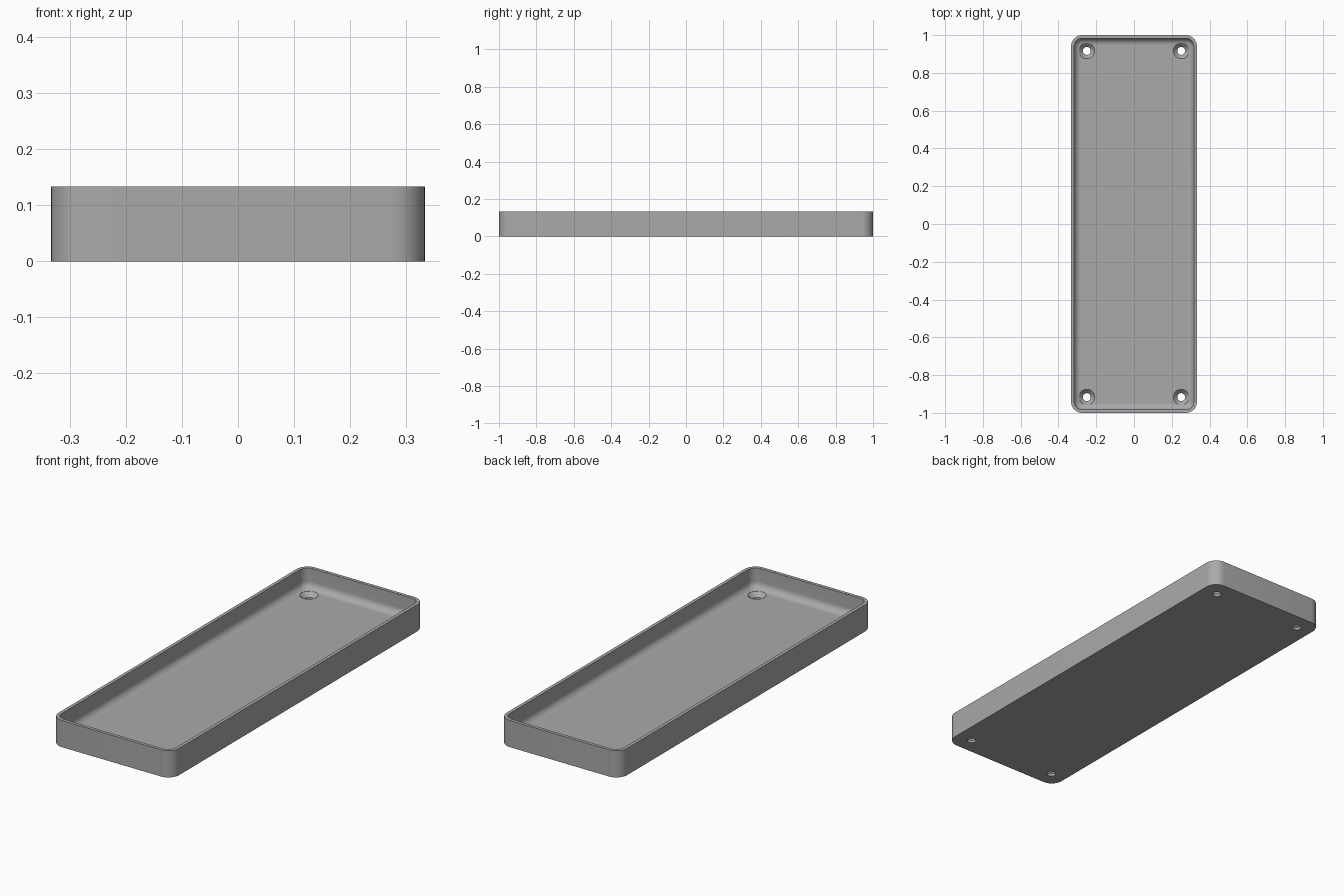
import bpy, bmesh
from math import sin, cos, pi, radians

old = bpy.data.objects.get("Cube")
if old:
    bpy.data.objects.remove(old, do_unlink=True)

HALF_X, HALF_Y, HEIGHT = 1 / 3, 1.0, 0.1333
CORNER, WALL, FLOOR, FILLET = 0.06, 0.0167, 0.033, 0.034
STEPS = 10

grey = bpy.data.materials.new("plain grey")
grey.use_nodes = True
colour = (0.4, 0.4, 0.4, 1)
grey.diffuse_color = colour
grey.node_tree.nodes["Principled BSDF"].inputs["Base Color"].default_value = colour


def rounded_loop(bm, inset, z):
    """Rounded rectangle, inset from the outer outline."""
    r = max(CORNER - inset, 0.004)
    cx, cy = HALF_X - inset - r, HALF_Y - inset - r
    ring = []
    for q, (sx, sy) in enumerate([(1, 1), (-1, 1), (-1, -1), (1, -1)]):
        for i in range(STEPS + 1):
            a = (q + i / STEPS) * pi / 2
            ring.append(bm.verts.new((sx * cx + r * cos(a), sy * cy + r * sin(a), z)))
    return ring


def circle_loop(bm, x, y, r, z, n=32):
    return [bm.verts.new((x + r * cos(2 * pi * i / n), y + r * sin(2 * pi * i / n), z))
            for i in range(n)]


def skin(bm, rings):
    """Bridge successive rings and cap both ends."""
    for a, b in zip(rings, rings[1:]):
        n = len(a)
        for i in range(n):
            j = (i + 1) % n
            bm.faces.new((a[i], a[j], b[j], b[i]))
    bm.faces.new(rings[0][::-1])
    bm.faces.new(rings[-1])
    bmesh.ops.recalc_face_normals(bm, faces=bm.faces)


def make_object(name, bm):
    mesh = bpy.data.meshes.new(name)
    bm.to_mesh(mesh)
    bm.free()
    mesh.materials.append(grey)
    obj = bpy.data.objects.new(name, mesh)
    bpy.context.collection.objects.link(obj)
    return obj


# Tray shell: outer wall, rim, inner wall, rounded fillet, floor
bm = bmesh.new()
profile = [(0, 0), (0, HEIGHT), (WALL, HEIGHT)]
for i in range(STEPS + 1):
    a = i / STEPS * pi / 2
    profile.append((WALL + FILLET * (1 - cos(a)), FLOOR + FILLET * (1 - sin(a))))
skin(bm, [rounded_loop(bm, inset, z) for inset, z in profile])
tray = make_object("tray", bm)

# Countersunk screw holes near the four corners
bm = bmesh.new()
for sx in (-1, 1):
    for sy in (-1, 1):
        hole = [(0.021, -0.02), (0.021, 0.012), (0.0417, FLOOR), (0.0417, FLOOR + 0.03)]
        skin(bm, [circle_loop(bm, sx * 0.25, sy * 0.9167, r, z) for r, z in hole])
cutter = make_object("screw_hole_cutter", bm)
cutter.hide_render = True

cut = tray.modifiers.new("screw holes", "BOOLEAN")
cut.operation = "DIFFERENCE"
cut.solver = "EXACT"
cut.object = cutter
bpy.ops.object.select_all(action="DESELECT")
tray.select_set(True)
bpy.context.view_layer.objects.active = tray
bpy.ops.object.modifier_apply(modifier=cut.name)
bpy.data.objects.remove(cutter, do_unlink=True)
bpy.ops.object.shade_smooth_by_angle(angle=radians(30))
